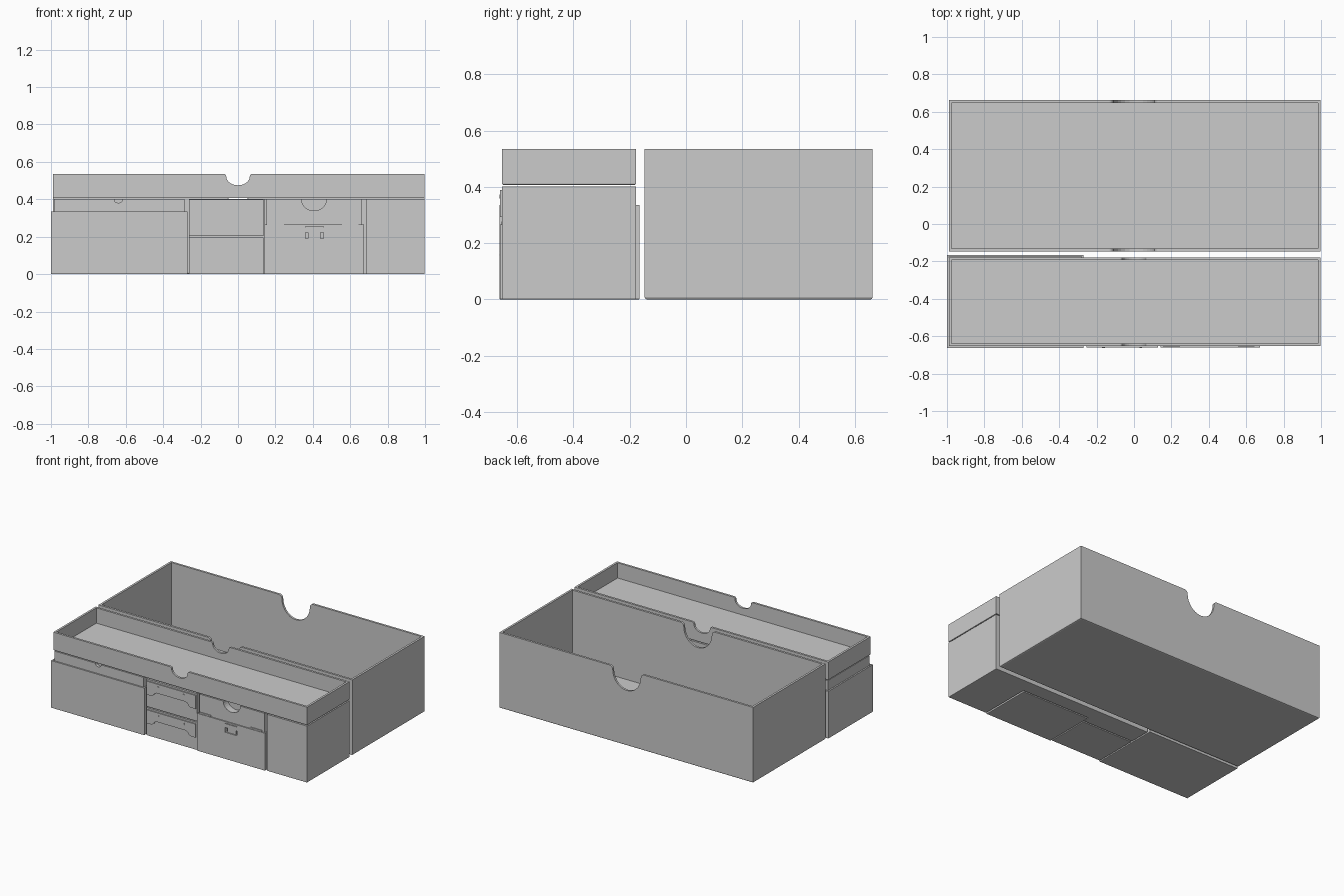
import bpy, bmesh
from math import sin, cos, pi

old = bpy.data.objects.get("Cube")
if old:
    bpy.data.objects.remove(old, do_unlink=True)

grey = bpy.data.materials.new("plain grey")
grey.use_nodes = True
COLOUR = (0.6, 0.6, 0.6, 1)
grey.diffuse_color = COLOUR
grey.node_tree.nodes["Principled BSDF"].inputs["Base Color"].default_value = COLOUR


def finish(name, bm):
    bmesh.ops.recalc_face_normals(bm, faces=bm.faces)
    mesh = bpy.data.meshes.new(name)
    bm.to_mesh(mesh)
    bm.free()
    mesh.materials.append(grey)
    obj = bpy.data.objects.new(name, mesh)
    bpy.context.collection.objects.link(obj)
    return obj


def prism(name, points, low, high, axis="y", bevel=0):
    """Extrude a flat outline along y (outline in x, z) or z (outline in x, y)."""
    bm = bmesh.new()
    place = (lambda a, b: (a, low, b)) if axis == "y" else (lambda a, b: (a, b, low))
    face = bm.faces.new([bm.verts.new(place(a, b)) for a, b in points])
    made = bmesh.ops.extrude_face_region(bm, geom=[face])["geom"]
    depth = high - low
    move = (0, depth, 0) if axis == "y" else (0, 0, depth)
    bmesh.ops.translate(bm, vec=move, verts=[v for v in made if isinstance(v, bmesh.types.BMVert)])
    if bevel:
        edges = [e for e in bm.edges if all(abs(v.co.z - low) < 1e-5 for v in e.verts)]
        bmesh.ops.bevel(bm, geom=edges, offset=bevel, segments=2, affect="EDGES", profile=0.5)
    return finish(name, bm)


def box(name, x, y, z, bevel=0):
    outline = [(x[0], y[0]), (x[1], y[0]), (x[1], y[1]), (x[0], y[1])]
    return prism(name, outline, z[0], z[1], "z", bevel)


def cut(obj, *cutters):
    """Subtract each cutter, then throw the cutters away."""
    for cutter in cutters:
        mod = obj.modifiers.new("cut", "BOOLEAN")
        mod.operation, mod.solver, mod.object = "DIFFERENCE", "EXACT", cutter
    graph = bpy.context.evaluated_depsgraph_get()
    graph.update()
    mesh = bpy.data.meshes.new_from_object(obj.evaluated_get(graph))
    obj.modifiers.clear()
    obj.data = mesh
    for cutter in cutters:
        bpy.data.objects.remove(cutter, do_unlink=True)
    return obj


def thumb_notch(x, top, half, depth, flare, y):
    """U-shaped cutter with flared upper corners."""
    steps = 14
    right = [(half - flare * sin(t), top - flare + flare * cos(t))
             for t in (i * pi / 2 / 6 for i in range(7))]
    inner = half - flare
    bowl = [(inner * cos(t), top - flare - (depth - flare) * sin(t))
            for t in (i * pi / steps for i in range(1, steps))]
    left = [(-a, b) for a, b in reversed(right)]
    lid = [(-half, top + 0.05), (half, top + 0.05)]
    return prism("notch_cutter", [(x + a, b) for a, b in right + bowl + left + lid], *y)


def open_box(name, x, y, z, wall, floor, notch, bevel):
    body = box(name, x, y, z, bevel)
    inside = box("inside_cutter", (x[0] + wall, x[1] - wall), (y[0] + wall, y[1] - wall),
                 (z[0] + floor, z[1] + 0.1))
    return cut(body, inside, thumb_notch(0, z[1], *notch, (y[0] - 0.05, y[1] + 0.05)))


# Large rear box and the shallow tray on top of the front row
open_box("rear_box", (-0.99, 0.998), (-0.147, 0.663), (0, 0.535), 0.015, 0.015,
         (0.135, 0.145, 0.025), 0.008)
open_box("top_tray", (-0.99, 0.998), (-0.653, -0.178), (0.407, 0.535), 0.015, 0.02,
         (0.075, 0.06, 0.012), 0.004)

# Long covered box at the -x end: base with rim, nested lid
base = box("long_box_base", (-1, -0.27), (-0.663, -0.165), (0, 0.335), 0.004)
cut(base, box("recess_cutter", (-0.99, -0.28), (-0.653, -0.175), (0.31, 0.4)))
lid = box("long_box_lid", (-0.985, -0.285), (-0.649, -0.18), (0.31, 0.401))
cut(lid, thumb_notch(-0.64, 0.401, 0.025, 0.02, 0.004, (-0.7, -0.63)))

# Two stacked holders, each with a shaped front flap and two pegs
MID, HALF = -0.063, 0.192
for level, z in (("lower", 0), ("upper", 0.203)):
    box(level + "_holder", (MID - 0.199, MID + 0.199), (-0.652, -0.34), (z, z + 0.197), 0.003)
    half = [(HALF, z + 0.185), (HALF, z + 0.09), (HALF - 0.04, z + 0.09),
            (HALF - 0.055, z + 0.1), (HALF - 0.065, z + 0.115), (HALF - 0.08, z + 0.12)]
    outline = half + [(-a, b) for a, b in reversed(half)]
    prism(level + "_holder_flap", [(MID + a, b) for a, b in outline], -0.66, -0.651)
    for side in (-1, 1):
        ring = [(MID + side * 0.1 + 0.007 * cos(i * pi / 6), z + 0.163 + 0.007 * sin(i * pi / 6))
                for i in range(12)]
        prism(level + "_holder_peg", ring, -0.663, -0.655)

# Latched box: base with a window and crossbar, lid with a finger notch
base = box("latched_box_base", (0.142, 0.674), (-0.66, -0.29), (0, 0.266), 0.004)
cut(base,
    box("recess_cutter", (0.15, 0.666), (-0.652, -0.3), (0.24, 0.3)),
    box("window_cutter", (0.36, 0.456), (-0.7, -0.63), (0.19, 0.255)))
box("latch_bar", (0.36, 0.456), (-0.657, -0.64), (0.222, 0.25))
box("latch_stem", (0.375, 0.44), (-0.652, -0.628), (0.19, 0.222))
lid = box("latched_box_lid", (0.152, 0.662), (-0.65, -0.302), (0.24, 0.401))
cut(lid, thumb_notch(0.406, 0.401, 0.07, 0.062, 0.004, (-0.7, -0.6)))
for x in (0.2, 0.6):
    box("lid_tab", (x - 0.045, x + 0.045), (-0.656, -0.649), (0.266, 0.276))

# L-shaped block filling the +x end and the space behind the smaller boxes
corner = [(0.684, -0.653), (0.998, -0.653), (0.998, -0.178), (-0.262, -0.178),
          (-0.262, -0.332), (0.142, -0.332), (0.142, -0.282), (0.684, -0.282)]
prism("corner_box", corner, 0, 0.401, "z", 0.004)
